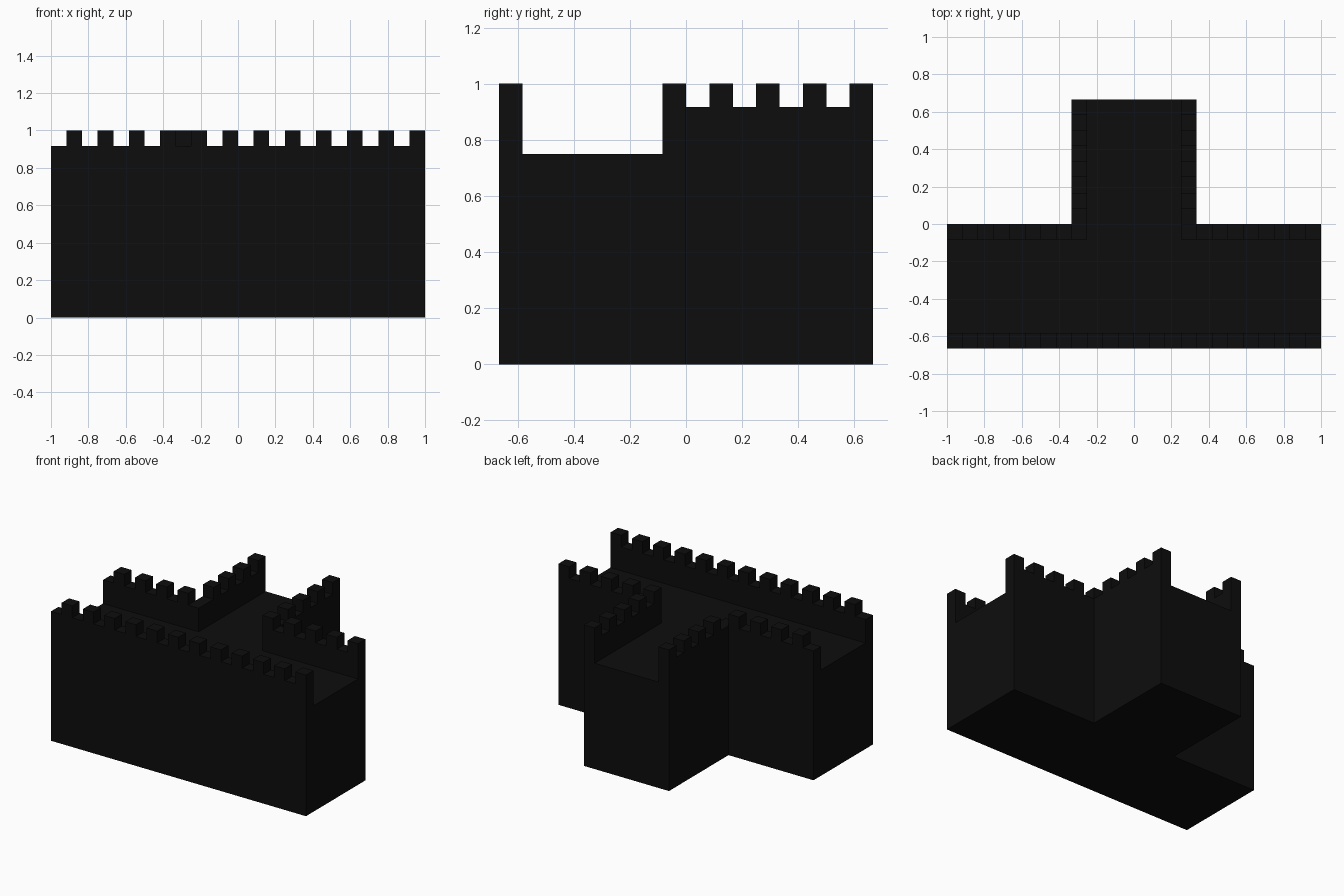
import bpy, bmesh

cube = bpy.data.objects.get("Cube")
if cube:
    bpy.data.objects.remove(cube, do_unlink=True)

U = 1 / 12                                   # grid unit: wall thickness and merlon size
DECK, WALL, TOP = 9 * U, 11 * U, 12 * U      # walkway, parapet and merlon heights

black = bpy.data.materials.new("black stone")
black.use_nodes = True
COLOUR = (0.004, 0.004, 0.004, 1)
black.diffuse_color = COLOUR
black.node_tree.nodes["Principled BSDF"].inputs["Base Color"].default_value = COLOUR


def prisms(name, outlines, z0, z1, bottom=False):
    """One object made of counter-clockwise outlines (in grid units) raised from z0 to z1."""
    bm = bmesh.new()
    for pts in outlines:
        low = [bm.verts.new((x * U, y * U, z0)) for x, y in pts]
        high = [bm.verts.new((x * U, y * U, z1)) for x, y in pts]
        bm.faces.new(high)
        if bottom:
            bm.faces.new(low[::-1])
        for i in range(len(pts)):
            j = (i + 1) % len(pts)
            bm.faces.new((low[i], low[j], high[j], high[i]))
    mesh = bpy.data.meshes.new(name)
    bm.to_mesh(mesh)
    bm.free()
    mesh.materials.append(black)
    obj = bpy.data.objects.new(name, mesh)
    bpy.context.collection.objects.link(obj)
    return obj


def block(x, y, w=1, d=1):
    return [(x, y), (x + w, y), (x + w, y + d), (x, y + d)]


# Solid T-shaped body up to the walkway
prisms("wall_body", [[(-12, -8), (12, -8), (12, 0), (4, 0), (4, 8),
                      (-4, 8), (-4, 0), (-12, 0)]], 0, DECK, bottom=True)

# Parapets: straight along the front, L-shaped around each inner corner
corner = [(3, -1), (12, -1), (12, 0), (4, 0), (4, 8), (3, 8)]
mirrored = [(-x, y) for x, y in reversed(corner)]
prisms("front_parapet", [block(-12, -8, 24, 1)], DECK, WALL)
prisms("left_parapet", [corner], DECK, WALL)
prisms("right_parapet", [mirrored], DECK, WALL)

# Merlons: one unit wide, every second unit
prisms("front_merlons", [block(x, -8) for x in range(-11, 12, 2)], WALL, TOP)
prisms("left_merlons", [block(x, -1) for x in range(3, 12, 2)]
       + [block(3, y) for y in range(1, 8, 2)], WALL, TOP)
prisms("right_merlons", [block(x, -1) for x in range(-11, -4, 2)]
       + [block(-4, y) for y in range(1, 8, 2)], WALL, TOP)
